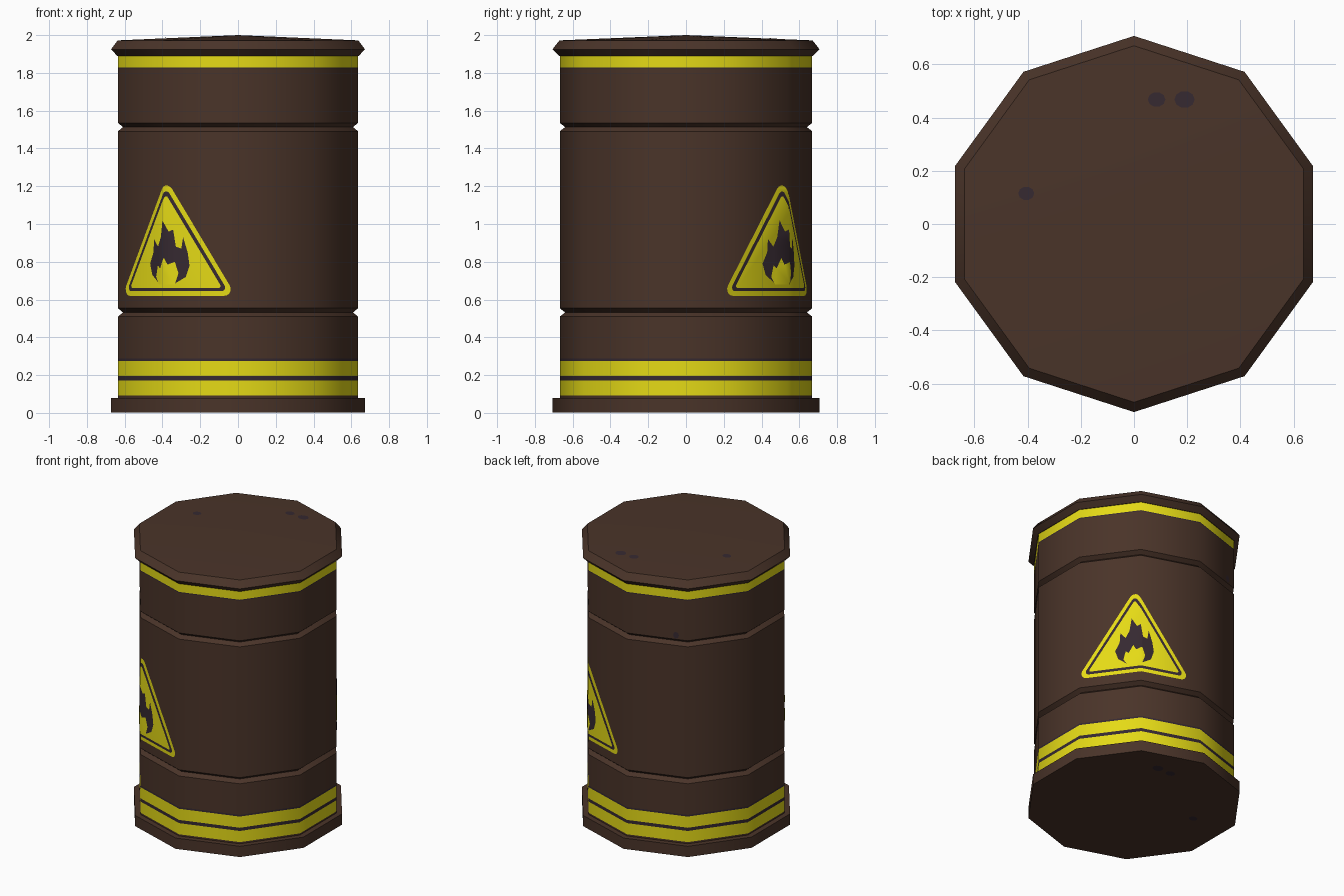
import bpy, bmesh, math
from mathutils import Vector

if "Cube" in bpy.data.objects:
    bpy.data.objects.remove(bpy.data.objects["Cube"])

SIDES, R = 10, 0.668
EDGE = 2 * R * math.sin(math.pi / SIDES)


def material(name, rgb):
    m = bpy.data.materials.new(name)
    m.diffuse_color = (*rgb, 1)
    m.use_nodes = True
    m.node_tree.nodes["Principled BSDF"].inputs["Base Color"].default_value = m.diffuse_color
    return m


BROWN = material("rust brown", (0.068, 0.034, 0.022))
YELLOW = material("warning yellow", (0.78, 0.70, 0.008))
DARK = material("dark paint", (0.036, 0.022, 0.030))
MATS = [BROWN, YELLOW, DARK]


def finish(name, bm, angle=40):
    me = bpy.data.meshes.new(name)
    bm.to_mesh(me)
    bm.free()
    for m in MATS:
        me.materials.append(m)
    me.polygons.foreach_set("use_smooth", [True] * len(me.polygons))
    me.set_sharp_from_angle(angle=math.radians(angle))
    ob = bpy.data.objects.new(name, me)
    bpy.context.collection.objects.link(ob)
    return ob


def corner(az, r=R):
    return Vector((r * math.cos(az), r * math.sin(az), 0))


def lathe(name, profile, paint=lambda z: 0):
    """Ten-sided revolve of (radius, z) points; colour chosen by height."""
    bm = bmesh.new()
    rings = []
    for r, z in profile:
        if r == 0:
            rings.append([bm.verts.new((0, 0, z))] * SIDES)
        else:
            rings.append([bm.verts.new(corner(math.radians(90 + 36 * k), r) + Vector((0, 0, z)))
                          for k in range(SIDES)])
    for (a, b), (p, q) in zip(zip(rings, rings[1:]), zip(profile, profile[1:])):
        for k in range(SIDES):
            j = (k + 1) % SIDES
            f = bm.faces.new(dict.fromkeys((a[k], a[j], b[j], b[k])))
            f.material_index = paint((p[1] + q[1]) / 2)
    bmesh.ops.recalc_face_normals(bm, faces=bm.faces)
    return finish(name, bm)


# Barrel body with two V grooves and painted bands
BANDS = [(0.092, 0.172, 1), (0.172, 0.195, 2), (0.195, 0.275, 1), (0.275, 0.287, 2),
         (1.822, 1.829, 2), (1.829, 1.893, 1)]


def band_paint(z):
    return next((c for a, b, c in BANDS if a < z < b), 0)


profile = {0.08: R, 1.90: R}
for a, b, _ in BANDS:
    profile[a] = profile[b] = R
for z in (0.532, 1.513):
    profile.update({z - 0.022: R, z: 0.640, z + 0.022: R})
lathe("barrel_body", [(profile[z], z) for z in sorted(profile)], band_paint)

# Base rim and lid
lathe("base_rim", [(0, 0.003), (0.707, 0.003), (0.707, 0.08), (0.66, 0.08)])
lathe("lid", [(0.66, 1.89), (0.672, 1.89), (0.707, 1.925), (0.670, 1.972), (0, 2.0)])


def wrap(name, outline, az_deg, lift, mat):
    """Lay a flat outline (along surface, height) over the barrel corner at az."""
    bm = bmesh.new()
    bm.faces.new([bm.verts.new((s, z, 0)) for s, z in outline])
    bmesh.ops.triangulate(bm, faces=bm.faces[:])
    bmesh.ops.bisect_plane(bm, geom=bm.verts[:] + bm.edges[:] + bm.faces[:],
                           plane_co=(0, 0, 0), plane_no=(1, 0, 0))
    az = math.radians(az_deg)
    step = 2 * math.pi / SIDES
    c = corner(az, R + lift)
    sides = [corner(az - step, R + lift), corner(az + step, R + lift)]
    for v in bm.verts:
        s, z = v.co.x, v.co.y
        v.co = c.lerp(sides[s > 0], abs(s) / EDGE) + Vector((0, 0, z))
    for f in bm.faces:
        f.material_index = mat
        f.normal_update()
        if f.normal.dot(c) < 0:
            f.normal_flip()
    return finish(name, bm)


def triangle(inset, radius, off):
    """Rounded warning triangle, shrunk by inset."""
    half, low, high = 0.385, 0.62, 1.235
    d = inset + radius
    slope = math.atan2(high - low, half)
    bx = half - d / math.tan(slope / 2)
    pts = []
    for cx, cz, a0, a1 in ((bx, low + d, -90, 90 - math.degrees(slope)),
                           (0, high - d / math.cos(slope),
                            90 - math.degrees(slope), 90 + math.degrees(slope)),
                           (-bx, low + d, 90 + math.degrees(slope), 270)):
        for i in range(6):
            a = math.radians(a0 + (a1 - a0) * i / 5)
            pts.append((cx + off + radius * math.cos(a), cz + radius * math.sin(a)))
    return pts


FLAME = [(-0.05, 0.685), (-0.11, 0.73), (-0.13, 0.79), (-0.10, 0.85), (-0.095, 0.92),
         (-0.06, 0.88), (-0.035, 0.93), (-0.02, 1.02), (0.015, 0.96), (0.04, 0.97),
         (0.055, 0.88), (0.085, 0.87), (0.095, 0.93), (0.12, 0.85), (0.13, 0.78),
         (0.11, 0.72), (0.05, 0.685)]
CORE = [(-0.05, 0.68), (-0.075, 0.72), (-0.06, 0.78), (-0.04, 0.765), (-0.01, 0.82),
        (0.01, 0.785), (0.05, 0.80), (0.07, 0.74), (0.05, 0.68)]

# Two flammable signs on opposite corners
for tag, az, off in (("front", 234, 0.016), ("back", 54, -0.043)):
    wrap(tag + "_sign_plate", triangle(0, 0.035, off), az, 0.002, 1)
    wrap(tag + "_sign_line", triangle(0.024, 0.020, off), az, 0.004, 2)
    wrap(tag + "_sign_field", triangle(0.042, 0.010, off), az, 0.006, 1)
    wrap(tag + "_sign_flame", [(s + off, z) for s, z in FLAME], az, 0.008, 2)
    wrap(tag + "_sign_flame_core", [(s + off, z) for s, z in CORE], az, 0.0095, 1)

# Small stain on the back left side
wrap("side_stain", [(-0.08 + 0.02 * math.cos(a), 1.565 + 0.025 * math.sin(a))
                    for a in (math.tau * i / 8 for i in range(8))], 126, 0.003, 2)


def lid_height(x, y):
    r = max(x * math.cos(a) + y * math.sin(a)
            for a in (math.tau * k / SIDES + math.radians(72) for k in range(SIDES)))
    return 2.0 - 0.028 * r / (0.670 * math.cos(math.pi / SIDES))


# Matching stains on the lid and underside
for side in ("lid", "underside"):
    bm = bmesh.new()
    for x, y, r in ((0.085, 0.468, 0.033), (0.19, 0.468, 0.038), (-0.405, 0.115, 0.03)):
        ring = [(x + r * math.cos(math.tau * i / 10), y + r * 0.85 * math.sin(math.tau * i / 10))
                for i in range(10)]
        if side == "underside":
            ring.reverse()
        f = bm.faces.new([bm.verts.new((u, v, lid_height(u, v) + 0.003 if side == "lid" else 0))
                          for u, v in ring])
        f.material_index = 2
    finish(side + "_stains", bm)
